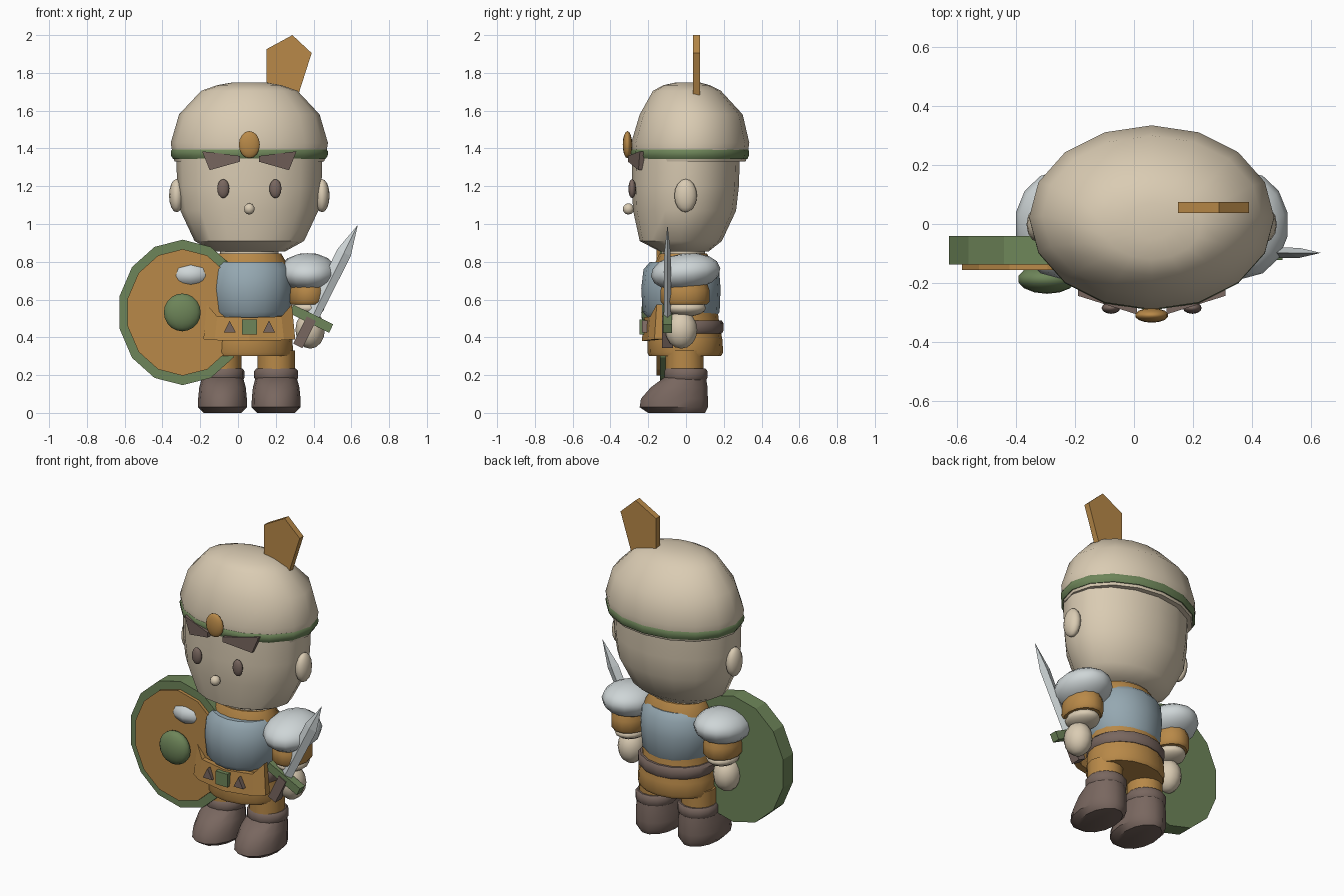
import bpy, bmesh, math
from mathutils import Vector

if "Cube" in bpy.data.objects:
    bpy.data.objects.remove(bpy.data.objects["Cube"])

CX = 0.06  # body centre line


def material(name, rgb):
    m = bpy.data.materials.new(name)
    m.diffuse_color = (*rgb, 1)
    m.use_nodes = True
    m.node_tree.nodes["Principled BSDF"].inputs["Base Color"].default_value = m.diffuse_color
    return m


SKIN = material("beige", (0.70, 0.60, 0.45))
ORANGE = material("ochre", (0.48, 0.25, 0.065))
BROWN = material("dark brown", (0.19, 0.135, 0.115))
GREEN = material("moss green", (0.155, 0.235, 0.10))
STEEL = material("blue grey", (0.30, 0.39, 0.44))
SILVER = material("silver", (0.62, 0.67, 0.68))


def finish(name, bm, mat, smooth=True):
    bmesh.ops.recalc_face_normals(bm, faces=bm.faces)
    me = bpy.data.meshes.new(name)
    bm.to_mesh(me)
    bm.free()
    me.materials.append(mat)
    ob = bpy.data.objects.new(name, me)
    bpy.context.collection.objects.link(ob)
    if smooth:
        bpy.ops.object.select_all(action='DESELECT')
        ob.select_set(True)
        bpy.context.view_layer.objects.active = ob
        bpy.ops.object.shade_smooth_by_angle(angle=math.radians(42))
    return ob


def loft(name, rings, mat, seg=16, x=CX):
    """Stacked ellipses given as (z, x radius, back y, front y), capped."""
    bm = bmesh.new()
    loops = []
    for z, rx, y1, y0 in rings:
        cy, ry = (y0 + y1) / 2, (y1 - y0) / 2
        loops.append([bm.verts.new((x + rx * math.cos(a), cy + ry * math.sin(a), z))
                      for a in (i * math.tau / seg for i in range(seg))])
    for a, b in zip(loops, loops[1:]):
        for i in range(seg):
            j = (i + 1) % seg
            bm.faces.new((a[i], a[j], b[j], b[i]))
    bm.faces.new(loops[0])
    bm.faces.new(loops[-1])
    return finish(name, bm, mat)


def ball(name, loc, radii, mat, seg=14, rings=8, tilt=0):
    bm = bmesh.new()
    bmesh.ops.create_uvsphere(bm, u_segments=seg, v_segments=rings, radius=1)
    ob = finish(name, bm, mat)
    ob.location, ob.scale, ob.rotation_euler = loc, radii, (tilt, 0, 0)
    return ob


def plate(name, pts, y0, y1, mat):
    """Flat outline in x, z thickened from y0 to y1."""
    bm = bmesh.new()
    f, b = ([bm.verts.new((x, y, z)) for x, z in pts] for y in (y0, y1))
    bm.faces.new(f)
    bm.faces.new(b)
    n = len(pts)
    for i in range(n):
        j = (i + 1) % n
        bm.faces.new((f[i], f[j], b[j], b[i]))
    return finish(name, bm, mat, False)


# Head and face
loft("head", [(0.855, 0.19, 0.12, -0.14), (0.91, 0.29, 0.19, -0.245),
              (1.07, 0.365, 0.265, -0.28), (1.2, 0.382, 0.28, -0.287),
              (1.36, 0.387, 0.285, -0.285)], SKIN)
ball("nose", (CX, -0.305, 1.08), (0.03, 0.03, 0.03), SKIN, 10, 6)
for side, s in (("left", -1), ("right", 1)):
    ball(side + "_ear", (CX + s * 0.385, -0.002, 1.15), (0.04, 0.06, 0.088), SKIN, 12, 8)
    ball(side + "_eye", (CX + s * 0.138, -0.285, 1.187), (0.032, 0.02, 0.05), BROWN, 12, 8)
    # Eyebrow angled around the forehead
    bm = bmesh.new()
    outline = [(0.05, -0.295, 1.36), (0.25, -0.232, 1.385),
               (0.21, -0.24, 1.285), (0.05, -0.295, 1.33)]
    f, b = ([bm.verts.new((CX + s * x, y + d, z)) for x, y, z in outline] for d in (-0.012, 0.03))
    bm.faces.new(f)
    bm.faces.new(b)
    for i in range(4):
        j = (i + 1) % 4
        bm.faces.new((f[i], f[j], b[j], b[i]))
    finish(side + "_eyebrow", bm, BROWN, False)

# Cap, band, gem and feather
loft("cap", [(1.33, 0.395, 0.315, -0.275), (1.36, 0.405, 0.325, -0.28),
             (1.43, 0.416, 0.335, -0.29), (1.58, 0.372, 0.30, -0.245),
             (1.705, 0.255, 0.185, -0.175), (1.735, 0.17, 0.125, -0.12),
             (1.75, 0.085, 0.07, -0.05)], SKIN)
loft("cap_band", [(1.345, 0.404, 0.326, -0.284), (1.362, 0.415, 0.333, -0.292),
                  (1.385, 0.416, 0.334, -0.293), (1.397, 0.408, 0.328, -0.284)], GREEN)
ball("cap_gem", (CX, -0.31, 1.42), (0.057, 0.025, 0.072), ORANGE, 14, 8)
plate("feather", [(0.15, 1.70), (0.15, 1.925), (0.288, 2.0), (0.39, 1.905), (0.318, 1.68)],
      0.038, 0.075, ORANGE)

# Torso
loft("neck", [(0.78, 0.155, 0.10, -0.13), (0.858, 0.155, 0.10, -0.13)], SKIN)
loft("tunic", [(0.30, 0.225, 0.185, -0.195), (0.32, 0.232, 0.197, -0.205),
               (0.39, 0.228, 0.192, -0.203), (0.46, 0.21, 0.178, -0.195),
               (0.56, 0.205, 0.165, -0.19), (0.78, 0.205, 0.145, -0.17),
               (0.845, 0.168, 0.11, -0.14)], ORANGE)
loft("breastplate", [(0.50, 0.18, 0.155, -0.20), (0.535, 0.213, 0.178, -0.23),
                     (0.66, 0.228, 0.183, -0.237), (0.76, 0.22, 0.175, -0.225),
                     (0.80, 0.185, 0.14, -0.19)], STEEL)
loft("belt", [(0.42, 0.218, 0.19, -0.195), (0.435, 0.23, 0.198, -0.202),
              (0.475, 0.23, 0.198, -0.202), (0.49, 0.215, 0.188, -0.195)], BROWN)

# Curved apron with raised corners
bm = bmesh.new()
cols = [(-0.225, -0.155, 0.575, 0.39), (-0.17, -0.19, 0.51, 0.385),
        (0, -0.222, 0.505, 0.38), (0.17, -0.19, 0.51, 0.385), (0.225, -0.155, 0.575, 0.39)]
rows = [[bm.verts.new((CX + x * k, y - d, z)) for d, z, k in
         ((0, hi, 1), (0.012, lo, 1.08), (-0.03, lo, 1.08), (-0.03, hi, 1))]
        for x, y, hi, lo in cols]
for a, b in zip(rows, rows[1:]):
    for i in range(4):
        j = (i + 1) % 4
        bm.faces.new((a[i], a[j], b[j], b[i]))
bm.faces.new(rows[0])
bm.faces.new(rows[-1])
finish("apron", bm, ORANGE, False)
plate("buckle", [(0.02, 0.415), (0.10, 0.415), (0.10, 0.495), (0.02, 0.495)], -0.245, -0.20, GREEN)
for s in (-1, 1):
    x = CX + s * 0.104
    plate("apron_stud", [(x - 0.032, 0.425), (x + 0.032, 0.425), (x, 0.488)], -0.232, -0.19, BROWN)

# Arms and legs
for side, s in (("left", -1), ("right", 1)):
    x = CX + s * 0.31
    ball(side + "_shoulder", (x, -0.002, 0.745), (0.155, 0.185, 0.10), SILVER, 14, 8, 0.12)
    loft(side + "_sleeve", [(0.575, 0.095, 0.115, -0.125), (0.59, 0.105, 0.128, -0.138),
                            (0.65, 0.105, 0.128, -0.138), (0.70, 0.09, 0.11, -0.12)],
         ORANGE, 14, x)
    ball(side + "_forearm", (x, -0.002, 0.555), (0.09, 0.108, 0.045), SKIN, 14, 8)
    ball(side + "_hand", (x + s * 0.012, -0.025, 0.44), (0.078, 0.085, 0.1), SKIN, 12, 8)
    x = CX + s * 0.142
    loft(side + "_leg", [(0.2, 0.1, 0.095, -0.11), (0.33, 0.1, 0.095, -0.11)], ORANGE, 14, x)
    loft(side + "_boot_cuff", [(0.17, 0.105, 0.105, -0.11), (0.185, 0.116, 0.116, -0.118),
                               (0.222, 0.116, 0.116, -0.118), (0.236, 0.104, 0.105, -0.108)],
         BROWN, 14, x)
    loft(side + "_boot", [(0.0, 0.10, 0.105, -0.205), (0.03, 0.13, 0.12, -0.25),
                          (0.075, 0.129, 0.12, -0.243), (0.135, 0.123, 0.118, -0.19),
                          (0.19, 0.108, 0.108, -0.115)], BROWN, 14, x)


# Shield
def oval(k):
    return [(-0.293 + 0.343 * k * math.sin(i * math.tau / 14),
             0.532 + 0.385 * k * math.cos(i * math.tau / 14)) for i in range(14)]


plate("shield_rim", oval(1), -0.137, -0.04, GREEN)
plate("shield_face", oval(0.87), -0.156, -0.13, ORANGE)
ball("shield_boss", (-0.295, -0.187, 0.532), (0.1, 0.05, 0.1), GREEN, 14, 10)

# Sword laid out along its own slanted axis
D, P = Vector((0.444, 0.896)), Vector((0.896, -0.444))
BASE = Vector((0.317, 0.355))


def along(u, v):
    return tuple(BASE + D * u + P * v)


def bar(name, u0, u1, w, depth, mat):
    pts = [along(u0, -w), along(u0, w), along(u1, w), along(u1, -w)]
    plate(name, pts, -0.098 - depth, -0.098 + depth, mat)


bar("sword_grip", 0, 0.16, 0.027, 0.03, BROWN)
bar("sword_guard", 0.135, 0.185, 0.117, 0.024, GREEN)
bm = bmesh.new()
rings = []
for u, w, t in ((0.17, 0.036, 0.02), (0.55, 0.04, 0.017)):
    rings.append([bm.verts.new((p[0], -0.098 + y, p[1])) for p, y in
                  ((along(u, -w), 0), (along(u, 0), -t), (along(u, w), 0), (along(u, 0), t))])
tip = along(0.715, 0)
tip = bm.verts.new((tip[0], -0.098, tip[1]))
for i in range(4):
    j = (i + 1) % 4
    bm.faces.new((rings[0][i], rings[0][j], rings[1][j], rings[1][i]))
    bm.faces.new((rings[1][i], rings[1][j], tip))
bm.faces.new(rings[0])
finish("sword_blade", bm, SILVER, False)
